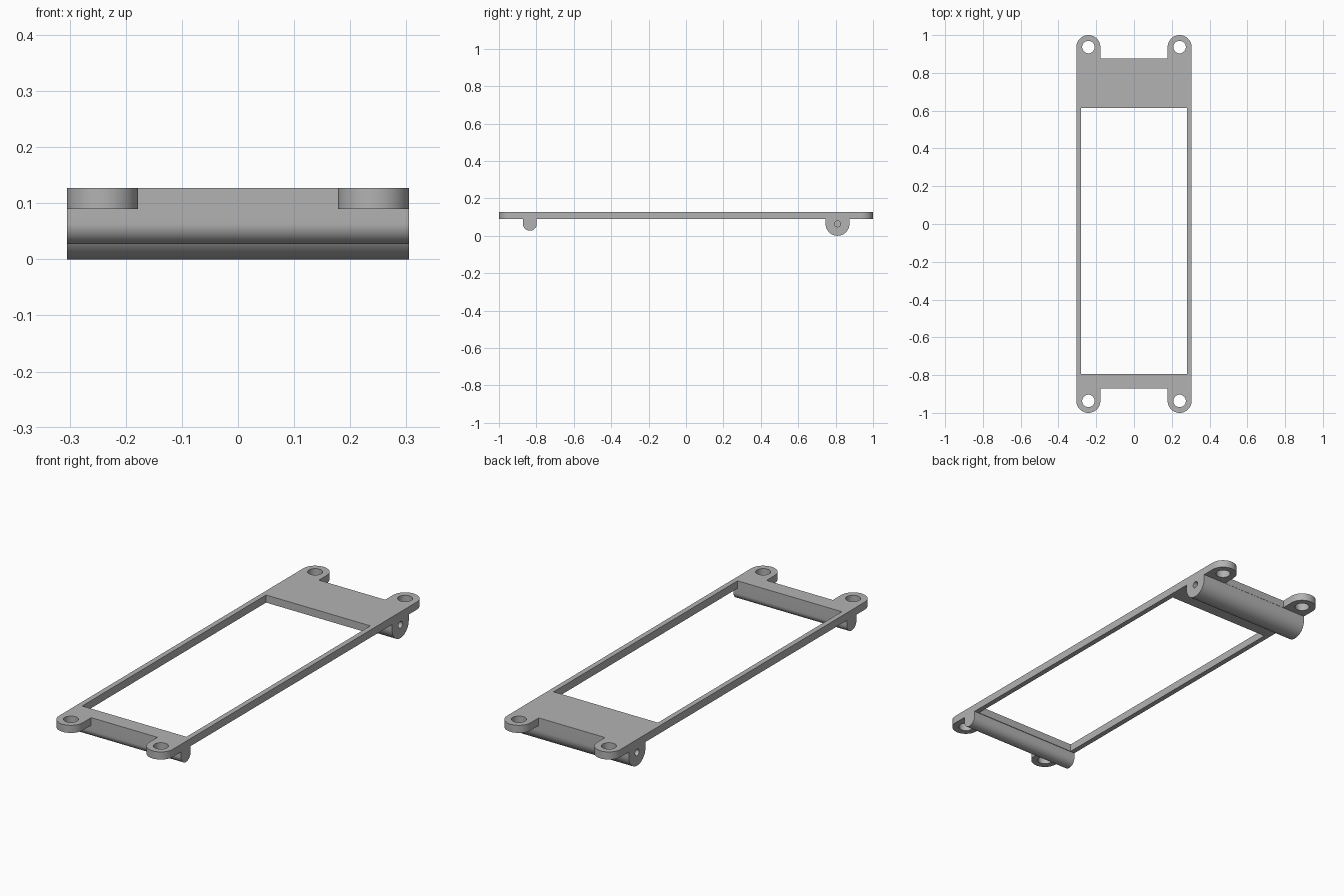
import bpy
import bmesh
from math import sin, cos, pi, radians
from mathutils import Vector, Matrix

cube = bpy.data.objects.get("Cube")
if cube:
    bpy.data.objects.remove(cube, do_unlink=True)

GREY = bpy.data.materials.new("grey plastic")
GREY.use_nodes = True
GREY.diffuse_color = (0.45, 0.45, 0.45, 1)
GREY.node_tree.nodes["Principled BSDF"].inputs["Base Color"].default_value = GREY.diffuse_color

HALF_W = 0.305
PLATE_Z, TOP_Z = 0.09, 0.127
TAB_R = 0.0635
TAB_X, TAB_Y = HALF_W - TAB_R, 1 - TAB_R
FRONT_Y, BACK_Y = -0.872, 0.875


def arc(cx, cy, r, start, end, steps=24):
    """Points on an arc, angles in degrees."""
    angles = [radians(start + (end - start) * i / steps) for i in range(steps + 1)]
    return [(cx + r * cos(a), cy + r * sin(a)) for a in angles]


def prism(name, points, depth, matrix):
    """Extrude a flat outline along its local z."""
    bm = bmesh.new()
    face = bm.faces.new([bm.verts.new((x, y, 0)) for x, y in points])
    new = bmesh.ops.extrude_face_region(bm, geom=[face])["geom"]
    moved = [v for v in new if isinstance(v, bmesh.types.BMVert)]
    bmesh.ops.translate(bm, verts=moved, vec=(0, 0, depth))
    bm.transform(matrix)
    bmesh.ops.recalc_face_normals(bm, faces=bm.faces)
    mesh = bpy.data.meshes.new(name)
    bm.to_mesh(mesh)
    bm.free()
    mesh.materials.append(GREY)
    obj = bpy.data.objects.new(name, mesh)
    bpy.context.collection.objects.link(obj)
    return obj


def activate(obj):
    bpy.ops.object.select_all(action="DESELECT")
    obj.select_set(True)
    bpy.context.view_layer.objects.active = obj


def cut(obj, cutter):
    """Subtract a cutter, then discard it."""
    cutter.hide_render = True
    mod = obj.modifiers.new("cut", "BOOLEAN")
    mod.operation, mod.solver, mod.object = "DIFFERENCE", "EXACT", cutter
    activate(obj)
    bpy.ops.object.modifier_apply(modifier=mod.name)
    bpy.data.objects.remove(cutter, do_unlink=True)


def finish(obj):
    activate(obj)
    bpy.ops.object.shade_smooth_by_angle(angle=radians(30))


def lift(z):
    return Matrix.Translation((0, 0, z))


# Flat frame with four rounded tabs
inner = TAB_X - TAB_R
outline = (arc(TAB_X, TAB_Y, TAB_R, 0, 180) + [(inner, BACK_Y), (-inner, BACK_Y)]
           + arc(-TAB_X, TAB_Y, TAB_R, 0, 180)
           + arc(-TAB_X, -TAB_Y, TAB_R, 180, 360) + [(-inner, FRONT_Y), (inner, FRONT_Y)]
           + arc(TAB_X, -TAB_Y, TAB_R, 180, 360))
frame = prism("frame", outline, TOP_Z - PLATE_Z, lift(PLATE_Z))

# Window opening
window = [(-0.28, -0.795), (0.28, -0.795), (0.28, 0.615), (-0.28, 0.615)]
cut(frame, prism("window_cutter", window, 0.2, lift(0)))

# Tab screw holes
for sx in (-1, 1):
    for sy in (-1, 1):
        hole = arc(sx * TAB_X, sy * TAB_Y, 0.033, 0, 360, 40)[:-1]
        cut(frame, prism("screw_cutter", hole, 0.2, lift(0)))
finish(frame)

# Local x, y, z become world y, z, x
SIDEWAYS = Matrix(((0, 0, 1, 0), (1, 0, 0, 0), (0, 1, 0, 0), (0, 0, 0, 1)))


def barrel(name, y, radius):
    """Round-bottomed bar under the frame with a blind pin hole in each end."""
    z = 0.064
    profile = arc(y, z, radius, 180, 360, 32) + [(y + radius, PLATE_Z), (y - radius, PLATE_Z)]
    obj = prism(name, profile, 2 * HALF_W, Matrix.Translation((-HALF_W, 0, 0)) @ SIDEWAYS)
    pin = arc(y, z, 0.016, 0, 360, 24)[:-1]
    for side in (-1, 1):
        place = Matrix.Translation((side * HALF_W - 0.1, 0, 0)) @ SIDEWAYS
        cut(obj, prism("pin_cutter", pin, 0.2, place))
    finish(obj)


barrel("front_hinge_bar", -0.835, 0.037)
barrel("back_hinge_bar", 0.81, 0.064)
